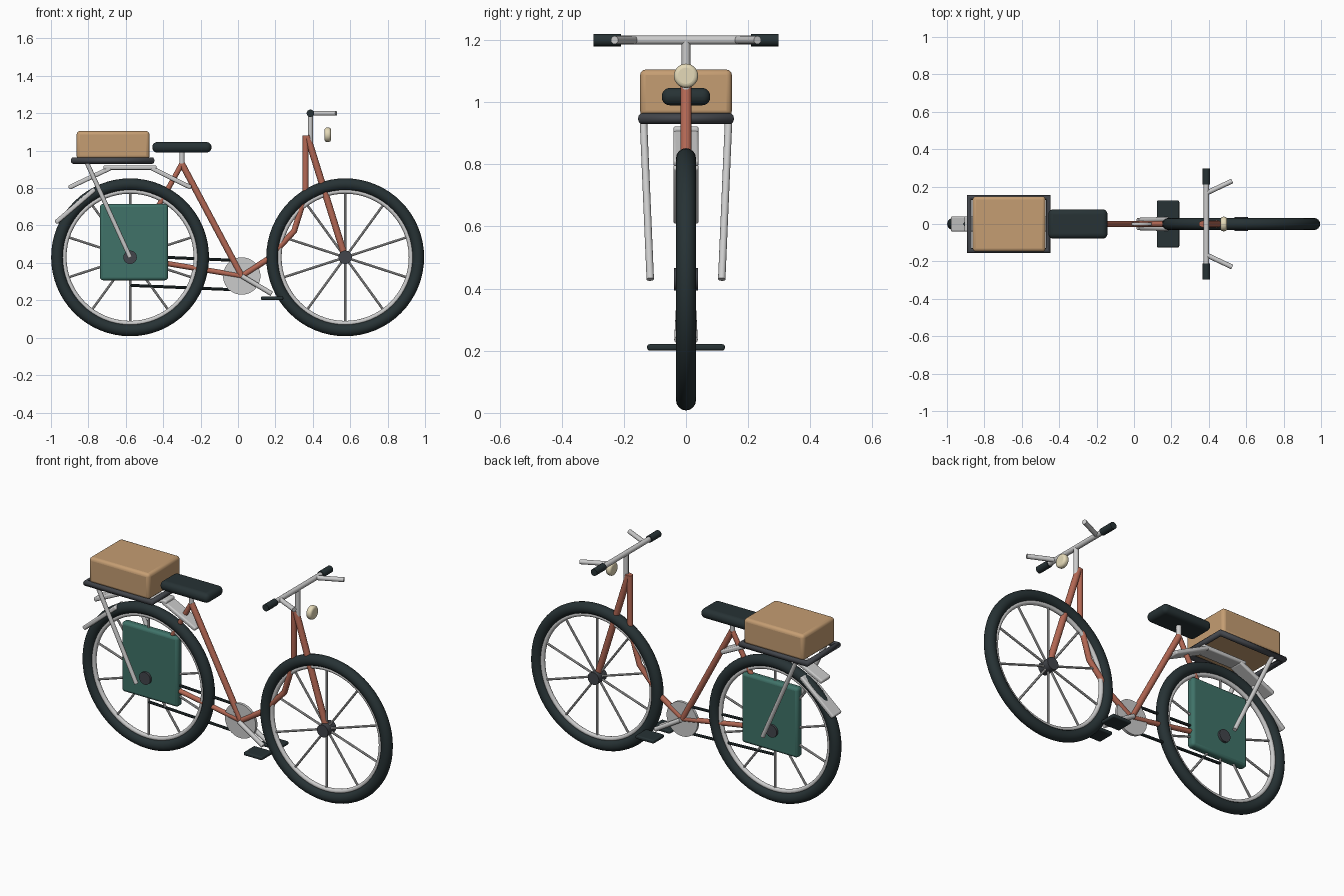
import bpy
import math
from mathutils import Vector

if "Cube" in bpy.data.objects:
    bpy.data.objects.remove(bpy.data.objects["Cube"])


def material(name, rgb):
    m = bpy.data.materials.new(name)
    m.diffuse_color = (*rgb, 1)
    m.use_nodes = True
    m.node_tree.nodes["Principled BSDF"].inputs["Base Color"].default_value = m.diffuse_color
    return m


RUBBER = material("rubber", (0.02, 0.032, 0.035))
RED = material("red_paint", (0.46, 0.14, 0.09))
GREEN = material("green_cloth", (0.05, 0.17, 0.14))
TAN = material("tan_box", (0.56, 0.34, 0.17))
DARK = material("dark_metal", (0.055, 0.06, 0.07))
CREAM = material("cream_lamp", (0.78, 0.70, 0.48))


def finish(ob, name, mat):
    ob.name = name
    if mat:
        ob.data.materials.append(mat)
    return ob


def tube(name, a, b, r, mat=None, sides=16):
    a, b = Vector(a), Vector(b)
    bpy.ops.mesh.primitive_cylinder_add(vertices=sides, radius=r, depth=(b - a).length, location=(a + b) / 2)
    ob = bpy.context.object
    ob.rotation_euler = (b - a).to_track_quat('Z', 'Y').to_euler()
    bpy.ops.object.shade_smooth_by_angle()
    return finish(ob, name, mat)


def box(name, centre, size, bevel, mat=None, tilt=0, segments=3):
    bpy.ops.mesh.primitive_cube_add(size=1, location=centre)
    ob = bpy.context.object
    ob.scale = size
    bpy.ops.object.transform_apply(location=False, rotation=False, scale=True)
    ob.rotation_euler = (0, tilt, 0)
    mod = ob.modifiers.new("round", 'BEVEL')
    mod.width, mod.segments = bevel, segments
    bpy.ops.object.shade_smooth_by_angle()
    return finish(ob, name, mat)


def ring(name, centre, major, minor, mat=None):
    bpy.ops.mesh.primitive_torus_add(major_radius=major, minor_radius=minor, major_segments=64, minor_segments=16,
                                     location=centre, rotation=(math.pi / 2, 0, 0))
    bpy.ops.object.shade_smooth()
    return finish(bpy.context.object, name, mat)


def path(name, points, r, mat=None, cyclic=False):
    cu = bpy.data.curves.new(name, 'CURVE')
    cu.dimensions = '3D'
    cu.bevel_depth, cu.bevel_resolution, cu.use_fill_caps = r, 4, True
    sp = cu.splines.new('POLY')
    sp.points.add(len(points) - 1)
    for p, co in zip(sp.points, points):
        p.co = (*co, 1)
    sp.use_cyclic_u = cyclic
    ob = bpy.data.objects.new(name, cu)
    bpy.context.collection.objects.link(ob)
    return finish(ob, name, mat)


# Wheels: tyre, rim, hub and ten spokes each
REAR, FRONT, AXLE = -0.577, 0.573, 0.43
for label, x in (("rear", REAR), ("front", FRONT)):
    ring(label + "_tyre", (x, 0, AXLE), 0.39, 0.032, RUBBER)
    ring(label + "_rim", (x, 0, AXLE), 0.353, 0.013)
    tube(label + "_hub", (x, -0.038, AXLE), (x, 0.038, AXLE), 0.036, DARK, 24)
    for i in range(10):
        a = math.radians(90 + 36 * i)
        tube(f"{label}_spoke_{i}", (x, 0, AXLE), (x + 0.355 * math.cos(a), 0, AXLE + 0.355 * math.sin(a)),
             0.0065, None, 8)

# Step-through frame
BB = (0.02, 0, 0.33)
SEAT_TOP = (-0.30, 0, 0.93)
tube("seat_tube", BB, SEAT_TOP, 0.017, RED)
tube("seat_stay", SEAT_TOP, (REAR, 0, AXLE), 0.014, RED)
tube("chain_stay", BB, (REAR, 0, AXLE), 0.014, RED)
path("down_tube", [BB, (0.16, 0, 0.42), (0.30, 0, 0.57), (0.362, 0, 0.77), (0.362, 0, 1.08)], 0.016, RED)
tube("fork", (0.37, 0, 1.08), (FRONT, 0, AXLE), 0.018, RED)

# Saddle on its post
tube("seat_post", SEAT_TOP, (-0.30, 0, 1.01), 0.014)
box("saddle", (-0.30, 0, 1.018), (0.316, 0.156, 0.056), 0.026, RUBBER, segments=5)

# Handlebar, grips, levers and lamp
tube("stem", (0.387, 0, 1.03), (0.387, 0, 1.2), 0.014)
tube("handlebar", (0.387, -0.25, 1.2), (0.387, 0.25, 1.2), 0.0145)
for side, s in (("right", -1), ("left", 1)):
    tube(side + "_grip", (0.387, s * 0.21, 1.2), (0.387, s * 0.298, 1.2), 0.02, RUBBER)
    tube(side + "_lever", (0.387, s * 0.165, 1.2), (0.525, s * 0.23, 1.2), 0.013)
lamp = tube("lamp", (0.463, 0, 1.085), (0.497, 0, 1.085), 0.039, CREAM, 32)
lamp_round = lamp.modifiers.new("round", 'BEVEL')
lamp_round.width, lamp_round.segments = 0.013, 4

# Chainring, chain, cranks and pedals
tube("chainring", (0.02, -0.008, 0.33), (0.02, 0.008, 0.33), 0.10, None, 40)
tube("chain_top", (REAR, 0, 0.438), (0.02, 0, 0.412), 0.008, RUBBER, 8)
tube("chain_bottom", (REAR, 0, 0.28), (0.02, 0, 0.255), 0.008, RUBBER, 8)
for side, s in (("right", -1), ("left", 1)):
    tube(side + "_crank", (0.02, s * 0.02, 0.33), (0.18, s * 0.025, 0.235), 0.013)
    box(side + "_pedal", (0.182, s * 0.075, 0.211), (0.12, 0.10, 0.02), 0.007, RUBBER)

# Rear mudguard made of flat strips
for i, (x0, z0, x1, z1) in enumerate([(-0.975, 0.615, -0.765, 0.795), (-0.905, 0.802, -0.68, 0.908),
                                      (-0.72, 0.91, -0.435, 0.91), (-0.465, 0.908, -0.25, 0.802)]):
    box(f"mudguard_{i}", ((x0 + x1) / 2, 0, (z0 + z1) / 2), (math.hypot(x1 - x0, z1 - z0), 0.082, 0.024),
        0.008, None, -math.atan2(z1 - z0, x1 - x0))

# Luggage rack ring with struts, parcel on top
path("rack", [(-0.881, -0.142, 0.947), (-0.459, -0.142, 0.947), (-0.459, 0.142, 0.947), (-0.881, 0.142, 0.947)],
     0.0175, DARK, True)
for side, s in (("right", -1), ("left", 1)):
    tube(side + "_rack_strut", (-0.81, s * 0.137, 0.94), (REAR, s * 0.115, AXLE), 0.012)
box("parcel", (-0.668, 0, 1.03), (0.39, 0.296, 0.15), 0.018, TAN)

# Flat bag in the rear wheel
box("side_bag", (-0.556, 0, 0.511), (0.364, 0.05, 0.408), 0.016, GREEN)
